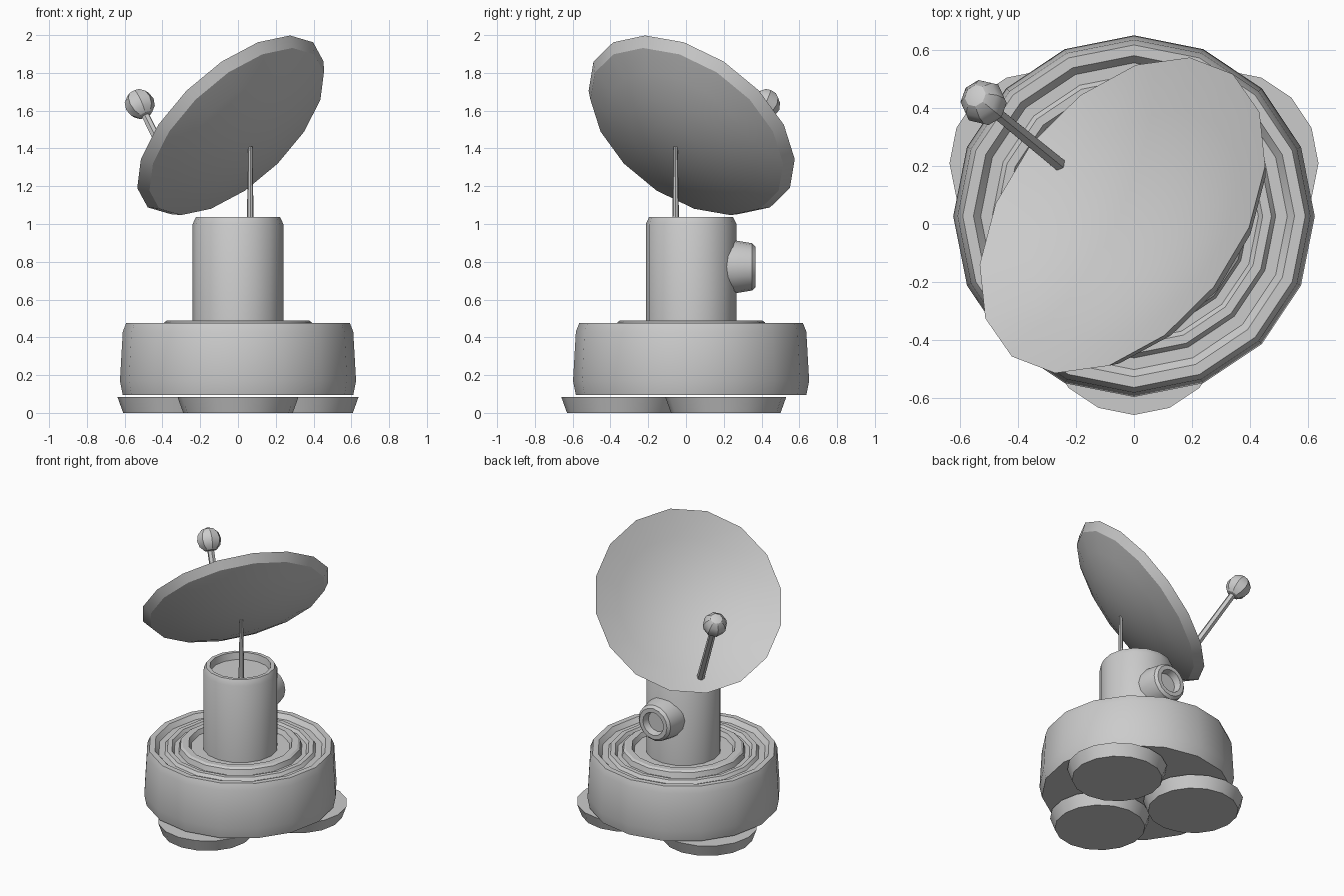
import bpy, bmesh, math
from mathutils import Vector, Matrix

if "Cube" in bpy.data.objects:
    bpy.data.objects.remove(bpy.data.objects["Cube"])

CY = 0.027  # shared axis of body, column and feet


def axis_matrix(origin, axis, x_hint):
    """Frame with local z along axis and local x as near x_hint as possible."""
    z = Vector(axis).normalized()
    x = Vector(x_hint)
    x = (x - z * x.dot(z)).normalized()
    y = z.cross(x)
    m = Matrix((x, y, z)).transposed().to_4x4()
    return Matrix.Translation(origin) @ m


def lathe(name, profile, matrix, sides=16):
    """Revolve (radius, height) points around local z; radius 0 makes a pole."""
    bm = bmesh.new()
    rings = []
    for r, h in profile:
        if r == 0:
            rings.append([bm.verts.new((0, 0, h))] * sides)
        else:
            rings.append([bm.verts.new((r * math.cos(2 * math.pi * i / sides),
                                        r * math.sin(2 * math.pi * i / sides), h))
                          for i in range(sides)])
    for a, b in zip(rings, rings[1:]):
        for i in range(sides):
            j = (i + 1) % sides
            face = list(dict.fromkeys((a[i], a[j], b[j], b[i])))
            bm.faces.new(face)
    bmesh.ops.recalc_face_normals(bm, faces=bm.faces)
    mesh = bpy.data.meshes.new(name)
    bm.to_mesh(mesh)
    bm.free()
    ob = bpy.data.objects.new(name, mesh)
    bpy.context.collection.objects.link(ob)
    ob.matrix_world = matrix
    bpy.ops.object.select_all(action='DESELECT')
    ob.select_set(True)
    bpy.context.view_layer.objects.active = ob
    bpy.ops.object.shade_smooth_by_angle(angle=math.radians(30))
    return ob


centre = Matrix.Translation((0, CY, 0))

# Three pad feet
for k in range(3):
    a = math.radians(-90 + 120 * k)
    lathe(f"foot_{k + 1}", [(0, 0), (0.29, 0), (0.32, 0.083), (0, 0.083)],
          Matrix.Translation((0.367 * math.cos(a), CY + 0.367 * math.sin(a), 0)))

# Drum body with stepped rings on its top
lathe("drum_body", [
    (0, 0.095), (0.61, 0.095), (0.625, 0.17), (0.61, 0.43), (0.592, 0.475),
    (0.555, 0.475), (0.53, 0.445), (0.49, 0.445), (0.475, 0.465),
    (0.445, 0.465), (0.43, 0.445), (0.40, 0.445), (0.39, 0.48),
    (0.375, 0.49), (0.335, 0.49), (0.32, 0.46), (0, 0.46)], centre)

# Column with recessed top
lathe("column", [(0, 0.42), (0.24, 0.42), (0.24, 1.0), (0.222, 1.038),
                 (0.197, 1.038), (0.19, 0.99), (0, 0.99)], centre)

# Side port on the back of the column
lathe("side_port", [(0, 0), (0.145, 0), (0.14, 0.11), (0.125, 0.20), (0.108, 0.217),
                    (0.08, 0.217), (0.07, 0.17), (0, 0.17)],
      axis_matrix((0, 0.15, 0.773), (0, 1, 0), (0, 0, 1)))

# Thin mast holding the dish
lathe("mast", [(0, 0.97), (0.019, 0.97), (0.011, 1.41), (0, 1.41)],
      Matrix.Translation((0.065, -0.055, 0)), 8)

# Tilted dish, a vertex pointing uphill
lathe("dish", [(0, -0.18), (0.15, -0.172), (0.3, -0.147), (0.45, -0.105), (0.58, -0.055),
               (0.62, 0), (0.45, -0.07), (0.3, -0.115), (0.15, -0.142), (0, -0.15)],
      axis_matrix((-0.04, CY + 0.003, 1.525), (-0.6, 0.47, 0.646), (0, 0, 1)))

# Feed arm and ball
base, tip = Vector((-0.25, 0.2, 1.09)), Vector((-0.52, 0.42, 1.635))
frame = axis_matrix(base, tip - base, (0, 0, 1))
length = (tip - base).length
lathe("feed_arm", [(0, 0), (0.025, 0), (0.022, length), (0, length)], frame, 6)
R = 0.08
ball = [(R * math.sin(math.pi * i / 6) if 0 < i < 6 else 0, -R * math.cos(math.pi * i / 6))
        for i in range(7)]
lathe("feed_ball", ball, frame @ Matrix.Translation((0, 0, length)), 8)
